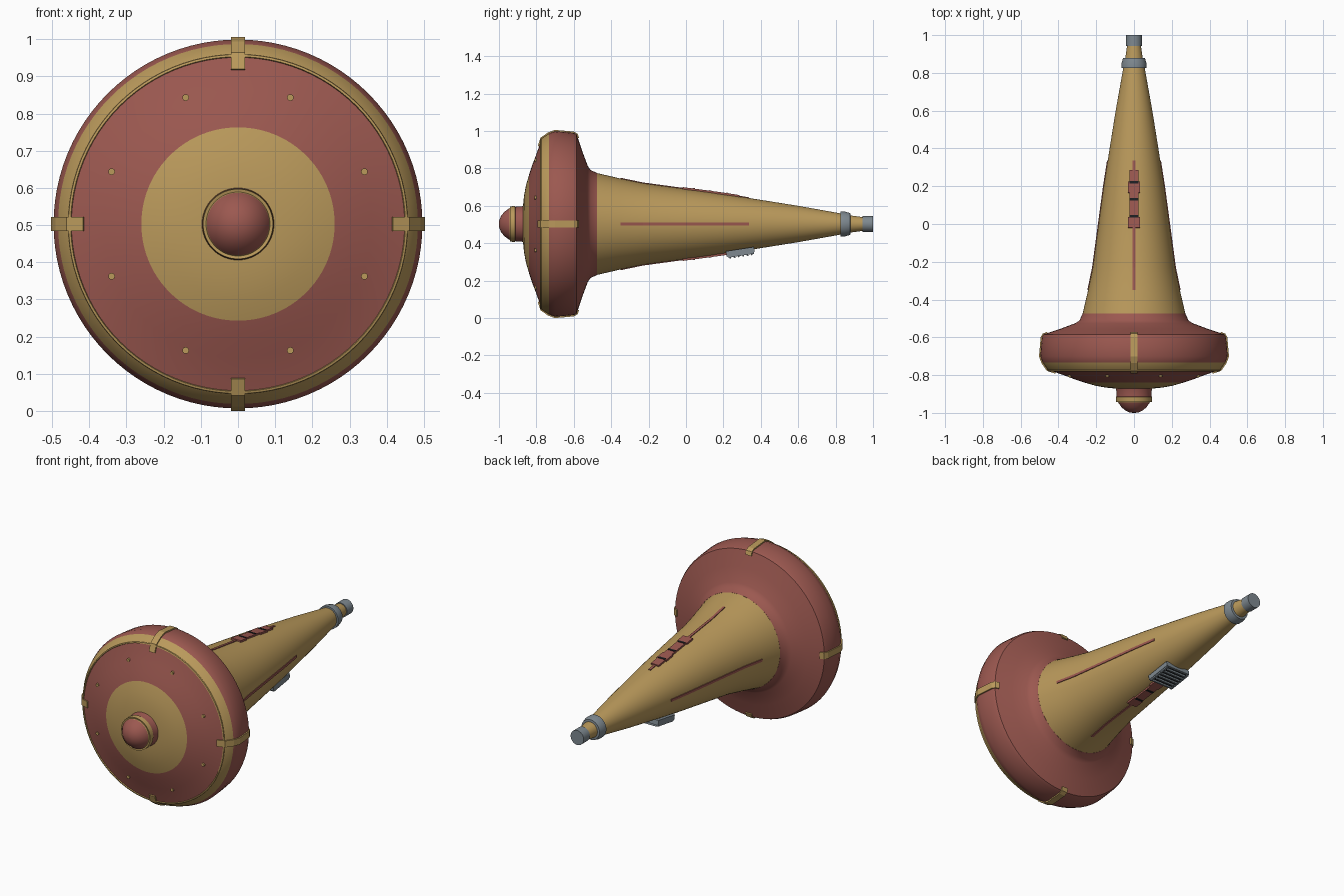
import bpy, math
from mathutils import Vector

if "Cube" in bpy.data.objects:
    bpy.data.objects.remove(bpy.data.objects["Cube"])

CZ = 0.503          # height of the long axis
SEG = 96


def mat(name, col):
    m = bpy.data.materials.new(name)
    m.diffuse_color = (*col, 1)
    m.use_nodes = True
    m.node_tree.nodes["Principled BSDF"].inputs["Base Color"].default_value = m.diffuse_color
    return m


RED = mat("dull red", (0.33, 0.098, 0.08))
GOLD = mat("tan gold", (0.49, 0.32, 0.105))
GREY = mat("steel grey", (0.21, 0.25, 0.28))
DARK = mat("near black", (0.012, 0.013, 0.015))
MATS = [RED, GOLD, GREY, DARK]
R, G, S, K = range(4)


def make(name, verts, faces, idx, smooth=None):
    me = bpy.data.meshes.new(name)
    me.from_pydata(verts, [], faces)
    for m in MATS:
        me.materials.append(m)
    for p, i in zip(me.polygons, idx):
        p.material_index = i
        p.use_smooth = smooth is not None
    if smooth is not None:
        me.set_sharp_from_angle(angle=math.radians(smooth))
    ob = bpy.data.objects.new(name, me)
    bpy.context.collection.objects.link(ob)
    return ob


def lathe(name, prof, smooth=32):
    """prof: (y, radius, colour of the band that follows); ends are capped."""
    verts, faces, idx = [], [], []
    for y, r, c in prof:
        for k in range(SEG):
            a = math.tau * k / SEG
            verts.append((r * math.cos(a), y, CZ + r * math.sin(a)))
    for j in range(len(prof) - 1):
        for k in range(SEG):
            n = (k + 1) % SEG
            faces.append((j * SEG + k, (j + 1) * SEG + k, (j + 1) * SEG + n, j * SEG + n))
            idx.append(prof[j][2])
    last = (len(prof) - 1) * SEG
    faces += [tuple(range(SEG)), tuple(range(last + SEG - 1, last - 1, -1))]
    idx += [prof[0][2], prof[-1][2]]
    return make(name, verts, faces, idx, smooth)


def strap(name, path, ang, width, lo, hi, col, shift=0.0):
    """Bar following a (y, radius) path at one angle, offset lo..hi off the surface."""
    d = Vector((math.cos(ang), 0, math.sin(ang)))
    t = Vector((-math.sin(ang), 0, math.cos(ang)))
    verts, faces = [], []
    for i, (y, r) in enumerate(path):
        a, b = path[max(i - 1, 0)], path[min(i + 1, len(path) - 1)]
        n = Vector((-(b[1] - a[1]), b[0] - a[0])).normalized()
        for off, w in ((lo, -1), (lo, 1), (hi, 1), (hi, -1)):
            p = d * (r + n.y * off) + t * (w * width / 2 + shift)
            verts.append((p.x, y + n.x * off, CZ + p.z))
    for i in range(len(path) - 1):
        for k in range(4):
            m = (k + 1) % 4
            faces.append((i * 4 + k, i * 4 + m, i * 4 + 4 + m, i * 4 + 4 + k))
    e = len(verts) - 4
    faces += [(3, 2, 1, 0), (e, e + 1, e + 2, e + 3)]
    return make(name, verts, faces, [col] * len(faces))


# Long tapering body
CONE = [(-0.475, 0.272), (-0.35, 0.243), (-0.23, 0.218), (0.0, 0.187),
        (0.2, 0.160), (0.4, 0.129), (0.6, 0.097), (0.83, 0.056)]


def cone_r(y):
    for (y0, r0), (y1, r1) in zip(CONE, CONE[1:]):
        if y <= y1:
            return r0 + (r1 - r0) * (y - y0) / (y1 - y0)
    return CONE[-1][1]


def on_cone(y0, y1):
    ys = [y0] + [y for y, r in CONE if y0 < y < y1] + [y1]
    return [(y, cone_r(y)) for y in ys]


lathe("tapered_body", [(y, r, G) for y, r in CONE])

# Wide disc at the front with gold centre and rim band
lathe("front_disc", [
    (-0.872, 0.09, G), (-0.866, 0.15, G), (-0.856, 0.205, G), (-0.84, 0.26, R),
    (-0.824, 0.31, R), (-0.805, 0.36, R), (-0.787, 0.41, R), (-0.775, 0.448, G),
    (-0.781, 0.450, G), (-0.779, 0.456, G), (-0.772, 0.457, G), (-0.769, 0.460, G),
    (-0.733, 0.484, R), (-0.70, 0.496, R), (-0.65, 0.492, R), (-0.60, 0.487, R),
    (-0.585, 0.48, R), (-0.555, 0.39, R), (-0.525, 0.31, R), (-0.51, 0.288, R),
    (-0.475, 0.2725, R)])

# Nose with domed cap
lathe("nose_cap", [
    (-1.0, 0.003, R), (-0.998, 0.022, R), (-0.988, 0.045, R), (-0.97, 0.066, R),
    (-0.945, 0.084, G), (-0.94, 0.086, G), (-0.942, 0.094, G), (-0.915, 0.096, R),
    (-0.912, 0.092, R), (-0.88, 0.094, R), (-0.862, 0.10, R)])

# Tail end
lathe("tail_collar", [(0.825, 0.05, S), (0.826, 0.066, S), (0.85, 0.066, S),
                      (0.878, 0.058, S), (0.88, 0.04, S)])
lathe("tail_neck", [(0.87, 0.047, G), (0.95, 0.036, G)])
lathe("tail_plug", [(0.943, 0.042, S), (1.0, 0.042, S)])

# Clips over the rim and long thin ribs, four of each
RIM = [(-0.786, 0.415), (-0.772, 0.457), (-0.733, 0.484), (-0.70, 0.496),
       (-0.60, 0.487), (-0.585, 0.478), (-0.578, 0.458)]
for k in range(4):
    a = k * math.pi / 2
    strap(f"rim_clip_{k}", RIM, a, 0.038, -0.012, 0.007, G)
    strap(f"body_rib_{k}", on_cone(-0.35, 0.335), a, 0.014, -0.01, 0.004, R)

# Studs on the disc face
for k in range(8):
    a = math.radians(22.5 + 45 * k)
    bpy.ops.mesh.primitive_cylinder_add(
        vertices=16, radius=0.009, depth=0.02, rotation=(math.pi / 2, 0, 0),
        location=(0.368 * math.cos(a), -0.80, CZ + 0.368 * math.sin(a)))
    ob = bpy.context.object
    ob.name = f"disc_stud_{k}"
    ob.data.materials.append(GOLD)

# Segmented panels with dark slots, top and bottom
for side, a in (("top", math.pi / 2), ("bottom", -math.pi / 2)):
    for i, (y0, y1, w) in enumerate(((-0.02, 0.035, 0.062), (0.035, 0.165, 0.05),
                                     (0.165, 0.225, 0.062), (0.225, 0.285, 0.05))):
        strap(f"{side}_panel_{i}", on_cone(y0, y1), a, w, -0.01, 0.008, R)
    for i, y in enumerate((0.04, 0.13, 0.22)):
        strap(f"{side}_slot_{i}", on_cone(y - 0.006, y + 0.006), a, 0.046, -0.01, 0.0105, DARK and K)

# Grille unit under the body
DOWN = -math.pi / 2
strap("grille_base", on_cone(0.215, 0.365), DOWN, 0.155, -0.012, 0.016, S)
strap("grille_backing", on_cone(0.225, 0.355), DOWN, 0.135, 0.01, 0.019, K)
for i in range(6):
    y = 0.232 + 0.0232 * i
    strap(f"grille_slat_{i}", on_cone(y - 0.004, y + 0.004), DOWN, 0.12, 0.015, 0.03, S)
    if i < 5:
        strap(f"grille_gap_{i}", on_cone(y + 0.006, y + 0.017), DOWN, 0.125, 0.015, 0.022, K)
for s in (-1, 1):
    strap("grille_side_rail", on_cone(0.22, 0.36), DOWN, 0.01, 0.01, 0.024, S, s * 0.07)
